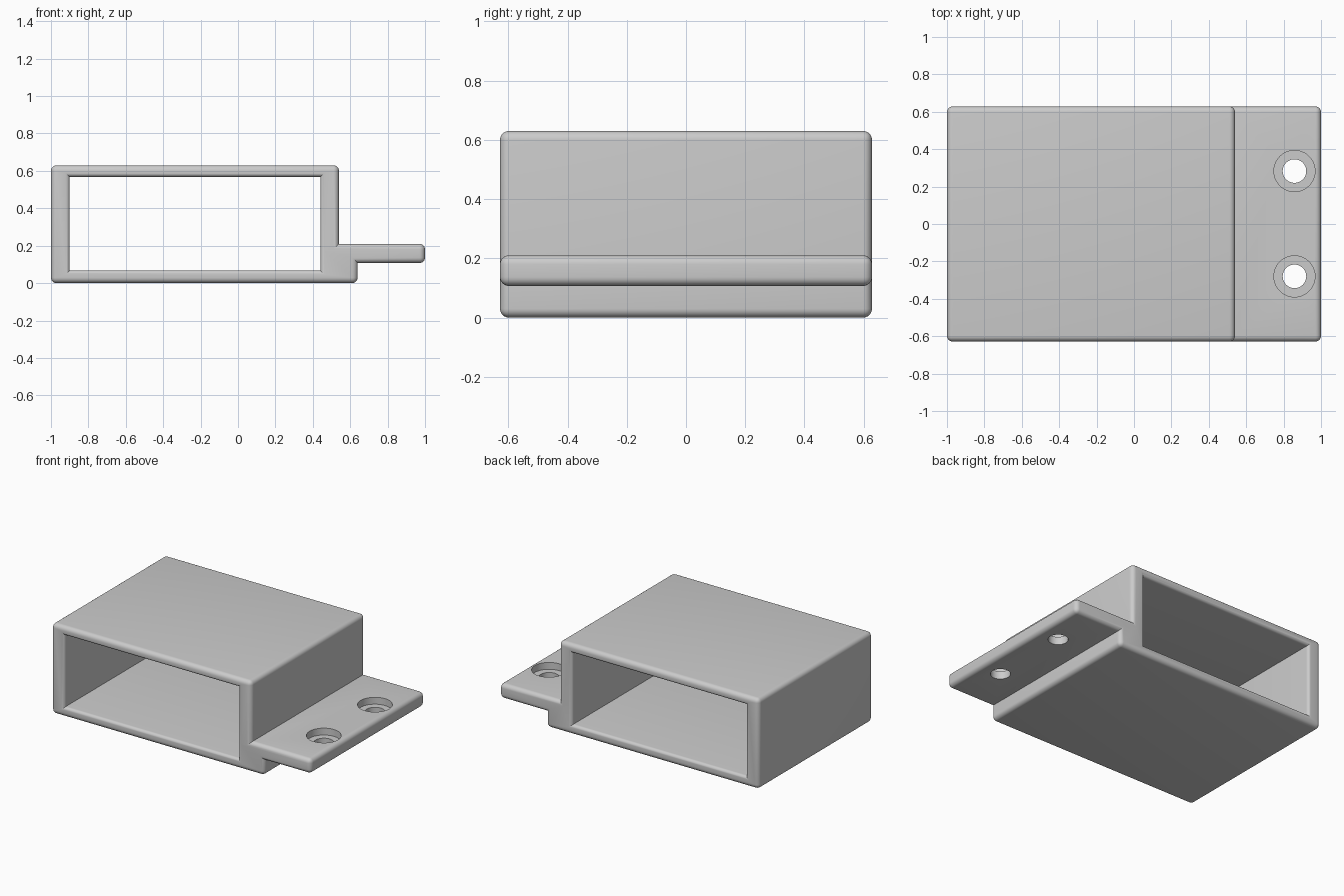
import bpy, bmesh, math

if "Cube" in bpy.data.objects:
    bpy.data.objects.remove(bpy.data.objects["Cube"])

DEPTH = 0.628        # half depth along y
HEIGHT = 0.63
ROUND = 0.03         # outer edge rounding
RIM = 0.022          # rounding of the opening's rim

grey = bpy.data.materials.new("plain grey")
grey.use_nodes = True
colour = (0.6, 0.6, 0.6, 1)
grey.diffuse_color = colour
grey.node_tree.nodes["Principled BSDF"].inputs["Base Color"].default_value = colour


def to_object(name, bm):
    bmesh.ops.recalc_face_normals(bm, faces=bm.faces)
    mesh = bpy.data.meshes.new(name)
    bm.to_mesh(mesh)
    bm.free()
    mesh.materials.append(grey)
    obj = bpy.data.objects.new(name, mesh)
    bpy.context.collection.objects.link(obj)
    return obj


def loft(bm, rings):
    """Skin a list of closed rings and cap both ends."""
    loops = [[bm.verts.new(p) for p in ring] for ring in rings]
    for a, b in zip(loops, loops[1:]):
        for i in range(len(a)):
            j = (i + 1) % len(a)
            bm.faces.new((a[i], a[j], b[j], b[i]))
    bm.faces.new(loops[0][::-1])
    bm.faces.new(loops[-1])


# Sleeve body with stepped foot and mounting flange, outer edges rounded
profile = [(-1, 0), (0.64, 0), (0.64, 0.107), (1, 0.107), (1, 0.21),
           (0.54, 0.21), (0.54, HEIGHT), (-1, HEIGHT)]
bm = bmesh.new()
loft(bm, [[(x, y, z) for x, z in profile] for y in (-DEPTH, DEPTH)])
bmesh.ops.recalc_face_normals(bm, faces=bm.faces)
convex = [e for e in bm.edges if e.calc_face_angle_signed() > 0.1]
bmesh.ops.bevel(bm, geom=convex, offset=ROUND, segments=6, profile=0.5,
                affect='EDGES', clamp_overlap=True)
body = to_object("mounting_sleeve", bm)

# Tunnel cutter, flaring at both ends to leave a rounded rim
def tunnel_ring(y, grow):
    left, right, low, high = -0.9 - grow, 0.44 + grow, 0.068 - grow, 0.568 + grow
    return [(left, y, low), (right, y, low), (right, y, high), (left, y, high)]

flare = []
for i in range(7):
    a = math.radians(90 * i / 6)
    flare.append((DEPTH - RIM + RIM * math.sin(a), RIM * (1 - math.cos(a))))
ends = [(DEPTH + 0.1, RIM)] + flare[::-1]
bm = bmesh.new()
loft(bm, [tunnel_ring(-y, g) for y, g in ends] + [tunnel_ring(y, g) for y, g in ends[::-1]])
cutters = [to_object("tunnel_cutter", bm)]

# Counterbored screw holes
def disc(x, y, z, r):
    return [(x + r * math.cos(t * math.tau / 48), y + r * math.sin(t * math.tau / 48), z)
            for t in range(48)]

for side, y in (("front", -0.28), ("back", 0.283)):
    bm = bmesh.new()
    steps = [(0.05, 0.063), (0.162, 0.063), (0.162, 0.11), (0.3, 0.11)]
    loft(bm, [disc(0.858, y, z, r) for z, r in steps])
    cutters.append(to_object(side + "_hole_cutter", bm))

for cutter in cutters:
    cutter.hide_render = True
    cutter.hide_set(True)
    cut = body.modifiers.new(cutter.name, 'BOOLEAN')
    cut.operation = 'DIFFERENCE'
    cut.solver = 'EXACT'
    cut.object = cutter

# Bake the cuts, then discard the cutters
bpy.context.view_layer.objects.active = body
body.select_set(True)
for cut in list(body.modifiers):
    bpy.ops.object.modifier_apply(modifier=cut.name)
for cutter in cutters:
    bpy.data.objects.remove(cutter)
bpy.ops.object.shade_smooth_by_angle(angle=math.radians(30))
